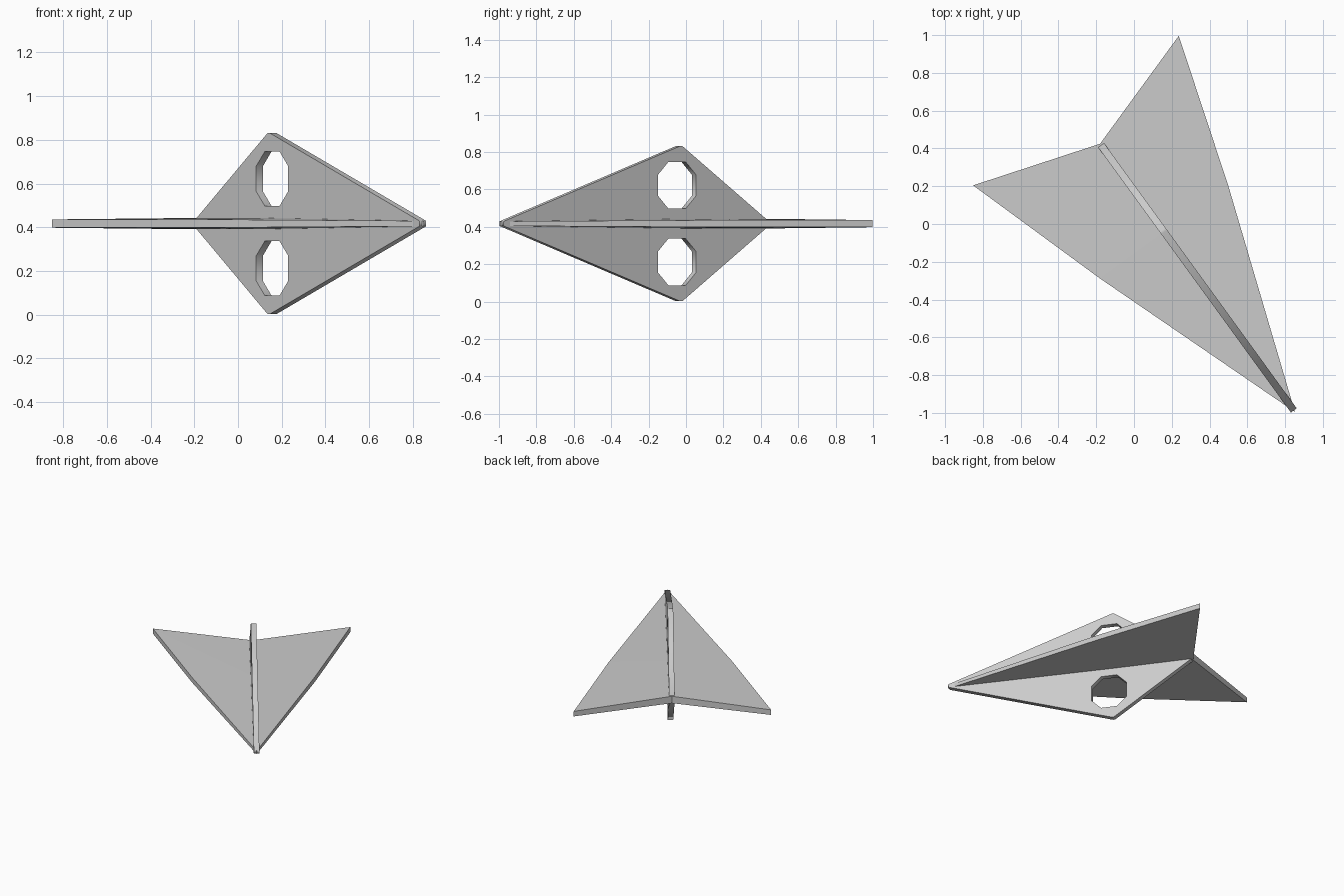
import bpy, bmesh
from mathutils import Matrix, Vector

if "Cube" in bpy.data.objects:
    bpy.data.objects.remove(bpy.data.objects["Cube"])

# Craft frame: u runs nose -> tail, v sideways, z up
D = Vector((-0.588, 0.809, 0)).normalized()
UP = Vector((0, 0, 1))
NOSE = Vector((0.852, -0.995, 0.417))


def frame(x, y):
    m = Matrix((x, y, x.cross(y))).transposed().to_4x4()
    m.translation = NOSE
    return m


# Wing: dart plate, slightly thicker along the root
bm = bmesh.new()
mesh = bpy.data.meshes.new("wing")
for side in (1, -1):
    pts = {"nose": (0, 0, .012), "kink": (1.18, .42 * side, .019),
           "tip": (1.972, .673 * side, .019), "tail": (1.755, 0, .026),
           "mid": (1.18, 0, .025)}
    layers = [{k: bm.verts.new((u, v, s * h)) for k, (u, v, h) in pts.items()}
              for s in (1, -1)]
    for vs in layers:
        for f in (("nose", "kink", "mid"), ("kink", "tip", "mid"), ("tip", "tail", "mid")):
            bm.faces.new([vs[k] for k in f])
    a, b = layers
    for i, j in (("nose", "kink"), ("kink", "tip"), ("tip", "tail")):
        bm.faces.new((a[i], a[j], b[j], b[i]))
bmesh.ops.remove_doubles(bm, verts=bm.verts, dist=1e-4)
bmesh.ops.recalc_face_normals(bm, faces=bm.faces)
bm.to_mesh(mesh)
bm.free()
wing = bpy.data.objects.new("wing", mesh)
bpy.context.collection.objects.link(wing)
wing.matrix_world = frame(D, -UP.cross(D))
wing.matrix_world = frame(D, UP.cross(D))

# Fin: upright diamond plate with two octagonal windows
curve = bpy.data.curves.new("fin", 'CURVE')
curve.dimensions = '2D'
curve.fill_mode = 'BOTH'
curve.extrude = 0.019


def loop(points):
    s = curve.splines.new('POLY')
    s.points.add(len(points) - 1)
    for p, (x, y) in zip(s.points, points):
        p.co = (x, y, 0, 1)
    s.use_cyclic_u = True


loop([(0.01, -.012), (1.178, -.415), (1.192, -.415), (1.745, -.026),
      (1.745, .026), (1.192, .415), (1.178, .415), (0.01, .012)])
R, C = 0.125, 0.057
OCT = [(R, C), (C, R), (-C, R), (-R, C), (-R, -C), (-C, -R), (C, -R), (R, -C)]
for zc in (0.205, -0.205):
    loop([(1.157 + x, zc + y) for x, y in OCT])

fin = bpy.data.objects.new("fin", curve)
bpy.context.collection.objects.link(fin)
fin.matrix_world = frame(D, UP)
bpy.context.view_layer.objects.active = fin
fin.select_set(True)
bpy.ops.object.convert(target='MESH')
